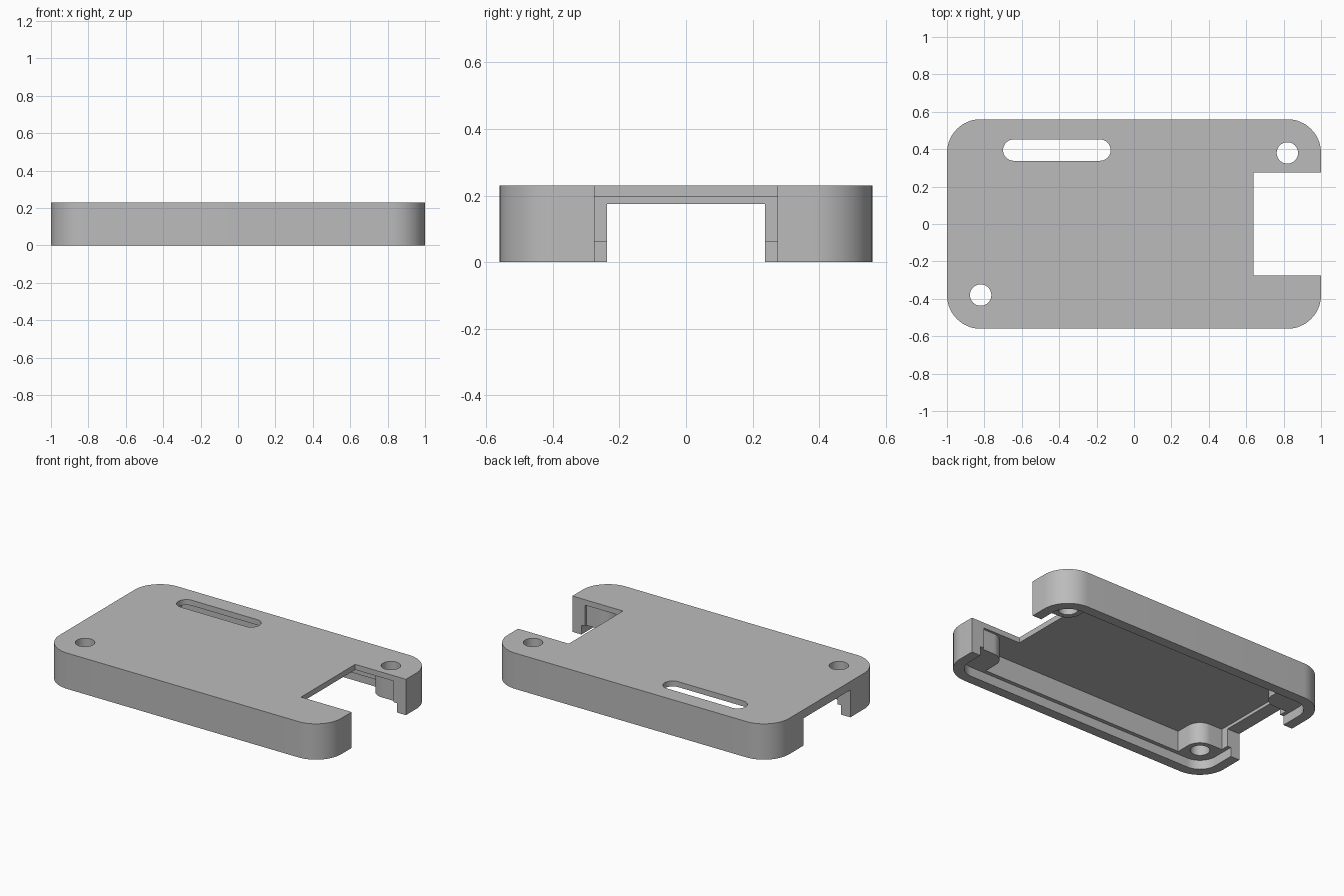
import bpy
import math
from mathutils import Vector

default = bpy.data.objects.get("Cube")
if default:
    bpy.data.objects.remove(default, do_unlink=True)

HALF_X, HALF_Y, HEIGHT = 1.0, 0.56, 0.23
CORNER = 0.18          # outer corner radius
WALL = 0.09            # upper wall thickness
RIM = 0.065            # thinner wall below the ledge
LEDGE_Z = 0.06
CEILING_Z = 0.195
POST_X, POST_Y = HALF_X - CORNER, HALF_Y - CORNER
HOLE = 0.057

plastic = bpy.data.materials.new("grey plastic")
plastic.use_nodes = True
colour = (0.5, 0.5, 0.5, 1)
plastic.diffuse_color = colour
plastic.node_tree.nodes["Principled BSDF"].inputs["Base Color"].default_value = colour


def rounded_outline(x0, x1, y0, y1, radii, steps=16):
    """Counter-clockwise rectangle; radii start at the +x +y corner."""
    corners = [(x1, y1, -1, -1), (x0, y1, 1, -1), (x0, y0, 1, 1), (x1, y0, -1, 1)]
    points = []
    for i, ((x, y, dx, dy), r) in enumerate(zip(corners, radii)):
        if r == 0:
            points.append(Vector((x, y)))
            continue
        for k in range(steps + 1):
            a = (i + k / steps) * math.pi / 2
            p = Vector((x + dx * r + r * math.cos(a), y + dy * r + r * math.sin(a)))
            if not points or (p - points[-1]).length > 1e-5:
                points.append(p)
    if (points[0] - points[-1]).length < 1e-5:
        points.pop()
    return points


def prism(name, x0, x1, y0, y1, z0, z1, radii=(0, 0, 0, 0)):
    outline = rounded_outline(x0, x1, y0, y1, radii)
    n = len(outline)
    verts = [(p.x, p.y, z) for z in (z0, z1) for p in outline]
    faces = [tuple(reversed(range(n))), tuple(range(n, 2 * n))]
    faces += [(i, (i + 1) % n, n + (i + 1) % n, n + i) for i in range(n)]
    mesh = bpy.data.meshes.new(name)
    mesh.from_pydata(verts, [], faces)
    mesh.materials.append(plastic)
    obj = bpy.data.objects.new(name, mesh)
    bpy.context.collection.objects.link(obj)
    return obj


def inset_block(name, inset, z0, z1):
    return prism(name, inset - HALF_X, HALF_X - inset, inset - HALF_Y, HALF_Y - inset,
                 z0, z1, [CORNER - inset] * 4)


def combine(target, tool, operation):
    """Apply a boolean and discard its helper."""
    mod = target.modifiers.new(tool.name, "BOOLEAN")
    mod.operation, mod.solver, mod.object = operation, "EXACT", tool
    bpy.context.view_layer.objects.active = target
    bpy.ops.object.modifier_apply(modifier=mod.name)
    bpy.data.objects.remove(tool, do_unlink=True)


# Hollow shell with a stepped rim
cover = inset_block("case_cover", 0, 0, HEIGHT)
combine(cover, inset_block("rim_recess", RIM, -0.1, LEDGE_Z), "DIFFERENCE")
combine(cover, inset_block("cavity", WALL, -0.1, CEILING_Z), "DIFFERENCE")

# Corner posts, rounded towards the middle of the case
for sx in (-1, 1):
    for sy in (-1, 1):
        xs = sorted((sx * (POST_X - WALL), sx * (POST_X + 0.1)))
        ys = sorted((sy * (POST_Y - WALL), sy * (POST_Y + 0.1)))
        signs = [(1, 1), (-1, 1), (-1, -1), (1, -1)]
        radii = [WALL if s == (-sx, -sy) else 0 for s in signs]
        post = prism("corner_post", *xs, *ys, LEDGE_Z, 0.215, radii)
        combine(cover, post, "UNION")

# Notch through the right end, doorway in the left wall
combine(cover, prism("end_notch", 0.64, 1.2, -0.275, 0.275, -0.1, 0.4), "DIFFERENCE")
combine(cover, prism("end_doorway", -1.2, -0.85, -0.238, 0.238, -0.1, 0.175), "DIFFERENCE")

# Long slot and two screw holes
combine(cover, prism("slot", -0.7, -0.125, 0.338, 0.452, -0.1, 0.4, [HOLE] * 4), "DIFFERENCE")
for s in (-1, 1):
    x, y = s * POST_X, s * POST_Y
    hole = prism("screw_hole", x - HOLE, x + HOLE, y - HOLE, y + HOLE, -0.1, 0.4, [HOLE] * 4)
    combine(cover, hole, "DIFFERENCE")

# Smooth curved walls, keep edges crisp
bpy.ops.object.select_all(action="DESELECT")
cover.select_set(True)
bpy.context.view_layer.objects.active = cover
bpy.ops.object.shade_smooth_by_angle(angle=math.radians(30))
